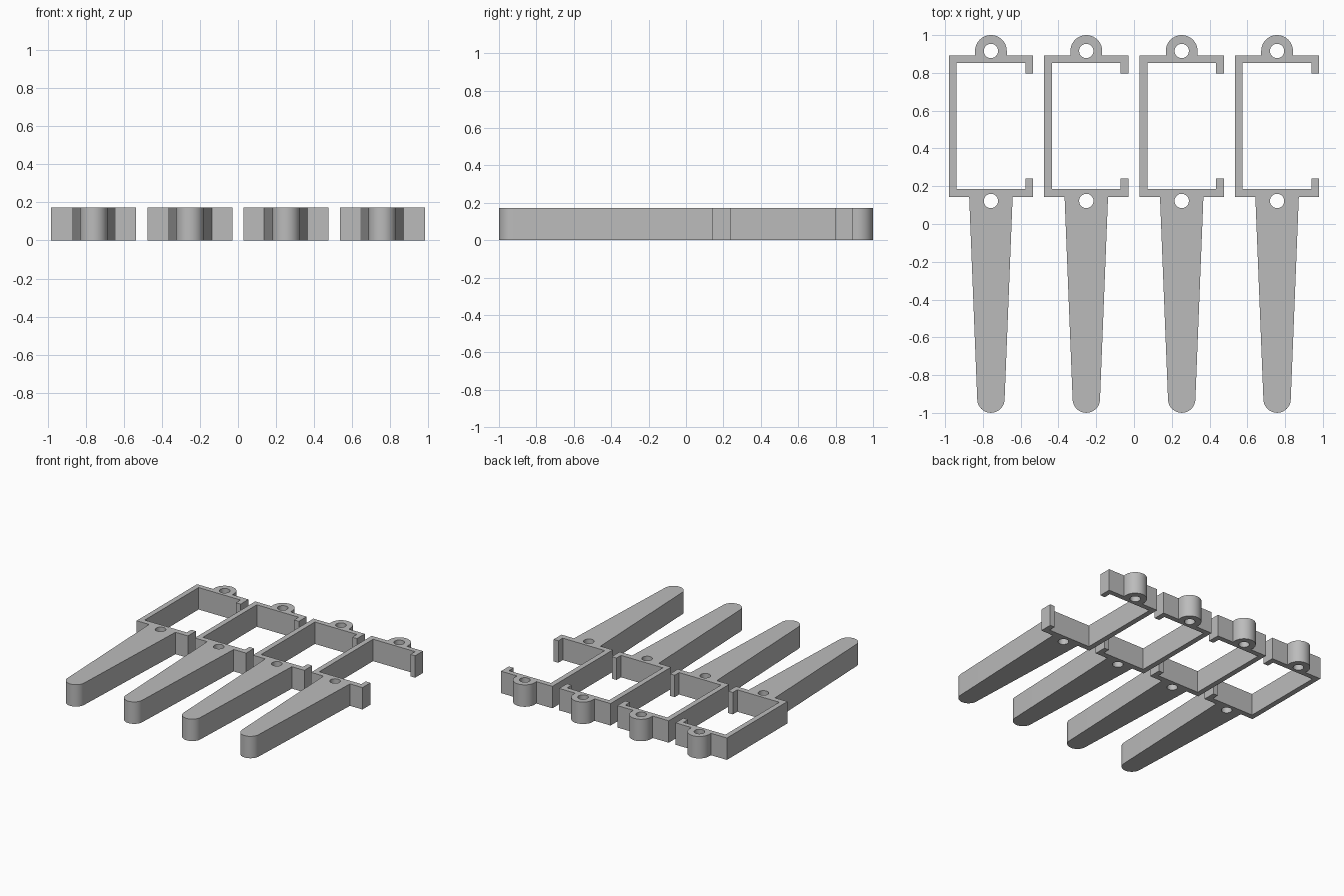
import bpy, bmesh, math

if "Cube" in bpy.data.objects:
    bpy.data.objects.remove(bpy.data.objects["Cube"])

HEIGHT = 0.172
PITCH = 0.505
HOLE_R = 0.038

gray = bpy.data.materials.new("plain gray")
gray.diffuse_color = (0.5, 0.5, 0.5, 1)
gray.use_nodes = True
gray.node_tree.nodes["Principled BSDF"].inputs["Base Color"].default_value = gray.diffuse_color


def arc(cx, cy, r, a0, a1, n):
    """Points along an arc, angles in degrees."""
    return [(cx + r * math.cos(math.radians(a0 + (a1 - a0) * i / n)),
             cy + r * math.sin(math.radians(a0 + (a1 - a0) * i / n)))
            for i in range(n + 1)]


# Clip outline, counter-clockwise: tapered stake, open bracket, hanging ear
W, T = 0.223, 0.041                 # bracket half width, wall thickness
outline = (
    arc(0, -0.927, 0.0725, 180, 360, 24)                     # rounded stake tip
    + [(0.115, 0.143), (W, 0.143), (W, 0.241),               # lower bar and lip
       (W - T, 0.241), (W - T, 0.186), (T - W, 0.186),
       (T - W, 0.853), (W - T, 0.853), (W - T, 0.796),       # upper bar and lip
       (W, 0.796), (W, 0.893), (0.084, 0.893)]
    + arc(0, 0.916, 0.084, 0, 180, 32)                       # ear
    + [(-0.084, 0.893), (-W, 0.893), (-W, 0.143), (-0.115, 0.143)]
)
holes = [arc(0, y, HOLE_R, 0, 360, 32)[:-1] for y in (0.916, 0.122)]

# Fill the outline with its holes and extrude it to full height
curve = bpy.data.curves.new("clip_profile", 'CURVE')
curve.dimensions = '2D'
curve.fill_mode = 'BOTH'
curve.extrude = HEIGHT / 2
for loop in [outline] + holes:
    s = curve.splines.new('POLY')
    s.points.add(len(loop) - 1)
    for p, (x, y) in zip(s.points, loop):
        p.co = (x, y, 0, 1)
    s.use_cyclic_u = True

profile = bpy.data.objects.new("clip_profile", curve)
bpy.context.collection.objects.link(profile)
bpy.context.view_layer.update()
mesh = bpy.data.meshes.new_from_object(
    profile.evaluated_get(bpy.context.evaluated_depsgraph_get()))
bpy.data.objects.remove(profile)

# Weld the caps to the walls
bm = bmesh.new()
bm.from_mesh(mesh)
bmesh.ops.remove_doubles(bm, verts=bm.verts, dist=0.0005)
bmesh.ops.dissolve_limit(bm, angle_limit=math.radians(0.5),
                         verts=bm.verts, edges=bm.edges)
bmesh.ops.recalc_face_normals(bm, faces=bm.faces)
bm.to_mesh(mesh)
bm.free()
mesh.materials.clear()
mesh.materials.append(gray)

# Row of four identical clips
for i in range(4):
    clip = bpy.data.objects.new(f"stake_clip_{i + 1}", mesh)
    bpy.context.collection.objects.link(clip)
    clip.location = ((i - 1.5) * PITCH, 0, HEIGHT / 2)
    bpy.context.view_layer.objects.active = clip
    clip.select_set(True)
bpy.ops.object.shade_smooth_by_angle(angle=math.radians(30))
